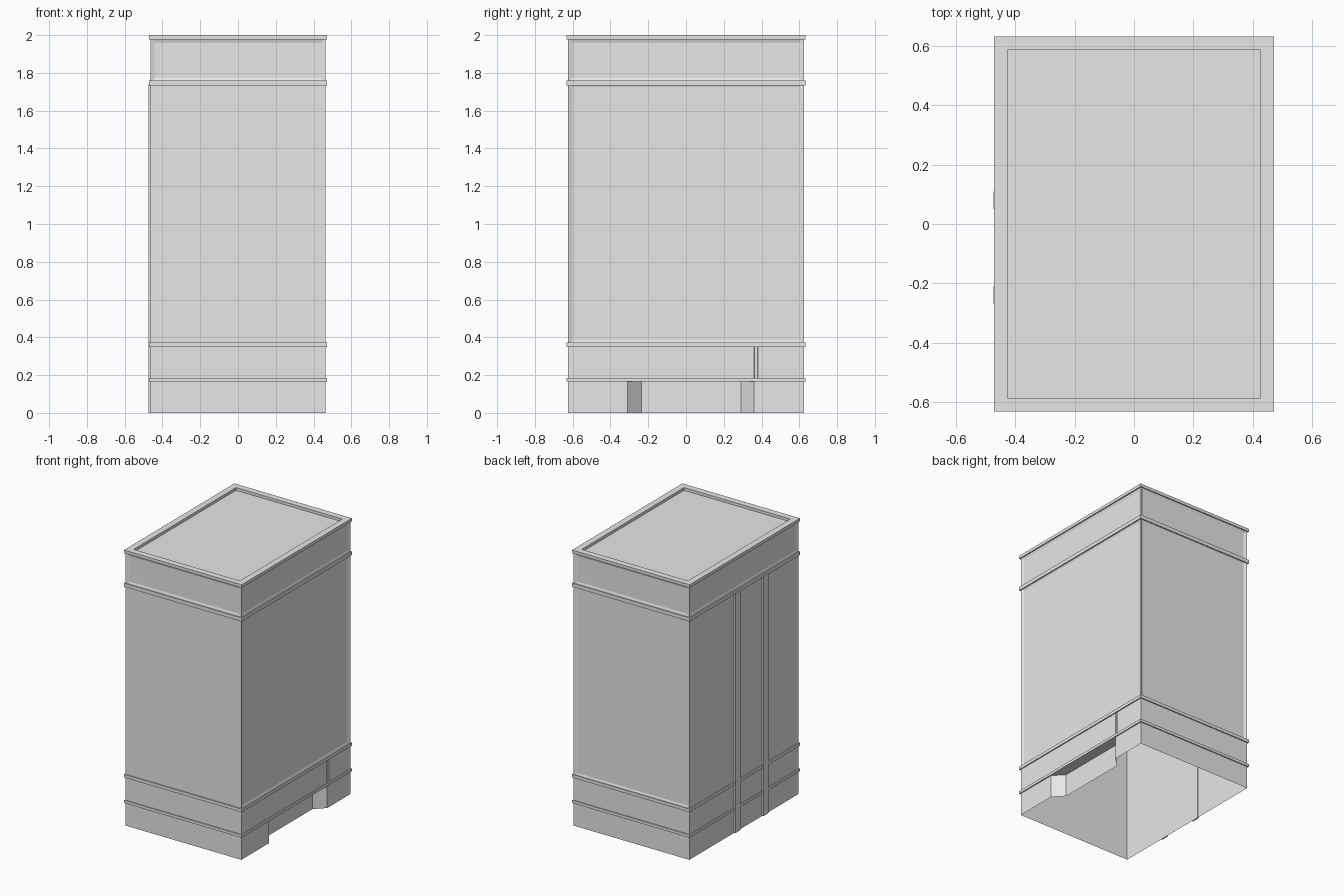
import bpy, bmesh
from mathutils import Vector

cube = bpy.data.objects.get("Cube")
if cube:
    bpy.data.objects.remove(cube, do_unlink=True)

stone = bpy.data.materials.new("plain_grey")
stone.use_nodes = True
grey = (0.8, 0.8, 0.8, 1)
stone.diffuse_color = grey
stone.node_tree.nodes["Principled BSDF"].inputs["Base Color"].default_value = grey

HX, HY = 0.464, 0.624      # half sizes of the wall plan
OUT = 0.008                # how far the mouldings stand out


def finish(name, bm):
    mesh = bpy.data.meshes.new(name)
    bm.to_mesh(mesh)
    bm.free()
    mesh.materials.append(stone)
    obj = bpy.data.objects.new(name, mesh)
    bpy.context.collection.objects.link(obj)
    return obj


def rect(grow=0.0):
    x, y = HX + grow, HY + grow
    return [(-x, -y), (x, -y), (x, y), (-x, y)]


def loft(rings):
    """Open shell through (plan, height) rings, running counter-clockwise."""
    bm = bmesh.new()
    loops = [[bm.verts.new((x, y, z)) for x, y in plan] for plan, z in rings]
    for low, high in zip(loops, loops[1:]):
        n = len(low)
        for i in range(n):
            j = (i + 1) % n
            bm.faces.new((low[i], low[j], high[j], high[i]))
    bm.normal_update()
    return bm, loops


def panel(bm, directions, border, depth):
    """Sink a framed panel into each face turned to a given direction."""
    for d in directions:
        faces = [f for f in bm.faces if f.normal.dot(Vector(d)) > 0.99]
        bmesh.ops.inset_individual(bm, faces=faces, thickness=border)
        inner = [f for f in faces if f.is_valid]
        for v in {v for f in inner for v in f.verts}:
            v.co -= Vector(d) * depth


# Plinth with a splayed recess in its left side
recess = [(HX, -0.31), (HX - 0.07, -0.235), (HX - 0.07, 0.29), (HX, 0.36)]
corners = rect()
plan = corners[:2] + recess + corners[2:]
bm, loops = loft([(plan, 0.0), (plan, 0.165)])
bm.faces.new(loops[1][2:6])
finish("plinth", bm)

# Lower storey with a narrow upright joint
joint = [(HX, 0.36), (HX - 0.008, 0.362), (HX - 0.008, 0.378), (HX, 0.38)]
plan = corners[:2] + joint + corners[2:]
bm, _ = loft([(plan, 0.165), (plan, 0.36)])
finish("lower_storey", bm)

# Main walls, framed on the left and the back
bm, _ = loft([(rect(), 0.36), (rect(), 1.75)])
panel(bm, [(1, 0, 0), (0, 1, 0)], 0.033, 0.01)
finish("main_walls", bm)

# Attic with a shallow panel on every side
bm, _ = loft([(rect(), 1.75), (rect(), 1.985)])
panel(bm, [(1, 0, 0), (-1, 0, 0), (0, 1, 0), (0, -1, 0)], 0.035, 0.008)
finish("attic", bm)

# Moulding bands around the building
for name, z0, z1 in (("plinth_band", 0.165, 0.185),
                     ("storey_band", 0.35, 0.373),
                     ("upper_band", 1.733, 1.76)):
    bm, _ = loft([(rect(), z0), (rect(OUT), z0), (rect(OUT), z1), (rect(), z1)])
    finish(name, bm)

# Cornice, parapet rim and sunken roof
bm, loops = loft([(rect(), 1.978), (rect(OUT), 1.978), (rect(OUT), 2.0),
                  (rect(-0.038), 2.0), (rect(-0.038), 1.98)])
bm.faces.new(loops[-1])
finish("cornice_and_roof", bm)

# Two shallow pilasters on the right side
for name, y in (("front_pilaster", -0.24), ("back_pilaster", 0.08)):
    bm = bmesh.new()
    bmesh.ops.create_cube(bm, size=1)
    for v in bm.verts:
        v.co = Vector((-HX - OUT / 2 + v.co.x * (OUT + 0.002),
                       y + v.co.y * 0.06, 0.87 + v.co.z * 1.74))
    finish(name, bm)
